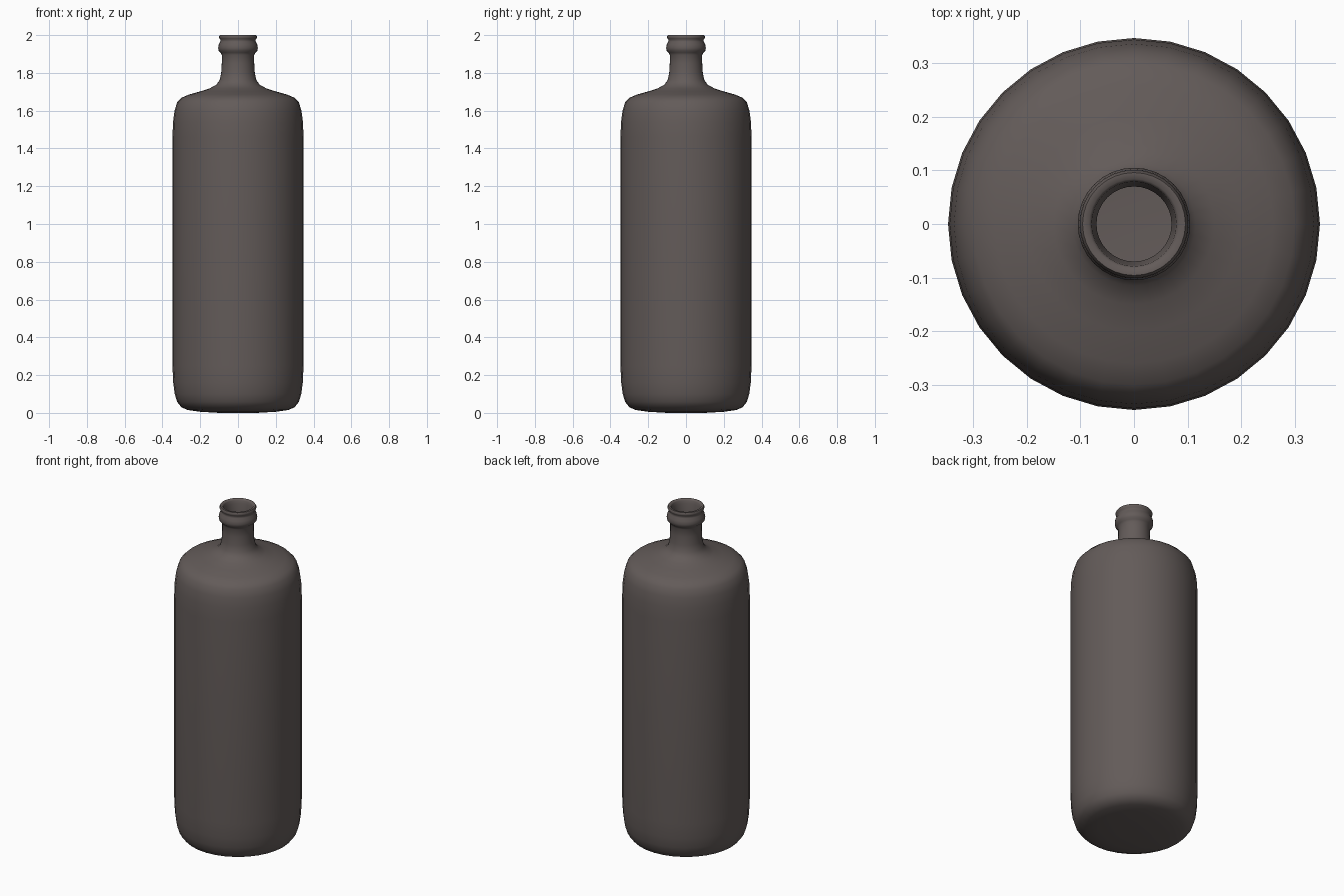
import bpy, bmesh, math

SIDES = 32

glass = bpy.data.materials.new("dark brown glass")
glass.diffuse_color = (0.125, 0.105, 0.10, 1)

# Outer profile (radius, height) from base centre to mouth
outer = [(0.10, 0.0), (0.20, 0.006), (0.265, 0.015), (0.30, 0.03), (0.322, 0.058),
         (0.335, 0.10), (0.343, 0.16), (0.347, 0.25), (0.347, 1.46), (0.344, 1.54),
         (0.336, 1.60), (0.322, 1.645), (0.30, 1.668), (0.26, 1.685), (0.20, 1.702),
         (0.15, 1.718), (0.115, 1.737), (0.097, 1.762), (0.089, 1.80), (0.086, 1.85),
         (0.086, 1.895), (0.092, 1.907), (0.102, 1.917), (0.105, 1.932), (0.102, 1.95),
         (0.094, 1.965), (0.092, 1.974), (0.098, 1.982), (0.101, 1.991), (0.096, 2.0)]
# Lip and inner wall from mouth down to inside floor
inner = [(0.084, 2.0), (0.079, 1.993), (0.077, 1.975), (0.070, 1.95), (0.070, 1.80),
         (0.085, 1.745), (0.14, 1.705), (0.25, 1.672), (0.305, 1.64), (0.329, 1.54),
         (0.332, 1.46), (0.332, 0.25), (0.32, 0.10), (0.29, 0.04), (0.20, 0.02)]


def lathe(name, profile, mat):
    bm = bmesh.new()
    rings = [[bm.verts.new((r * math.cos(2 * math.pi * i / SIDES),
                            r * math.sin(2 * math.pi * i / SIDES), z))
              for i in range(SIDES)] for r, z in profile]
    for a, b in zip(rings, rings[1:]):
        for i in range(SIDES):
            j = (i + 1) % SIDES
            bm.faces.new((a[i], a[j], b[j], b[i]))
    bm.faces.new(rings[0][::-1])   # base
    bm.faces.new(rings[-1])        # inside floor
    mesh = bpy.data.meshes.new(name)
    bm.to_mesh(mesh)
    bm.free()
    mesh.materials.append(mat)
    obj = bpy.data.objects.new(name, mesh)
    bpy.context.collection.objects.link(obj)
    bpy.context.view_layer.objects.active = obj
    obj.select_set(True)
    bpy.ops.object.shade_smooth_by_angle(angle=math.radians(60))
    return obj


lathe("bottle", outer + inner, glass)
